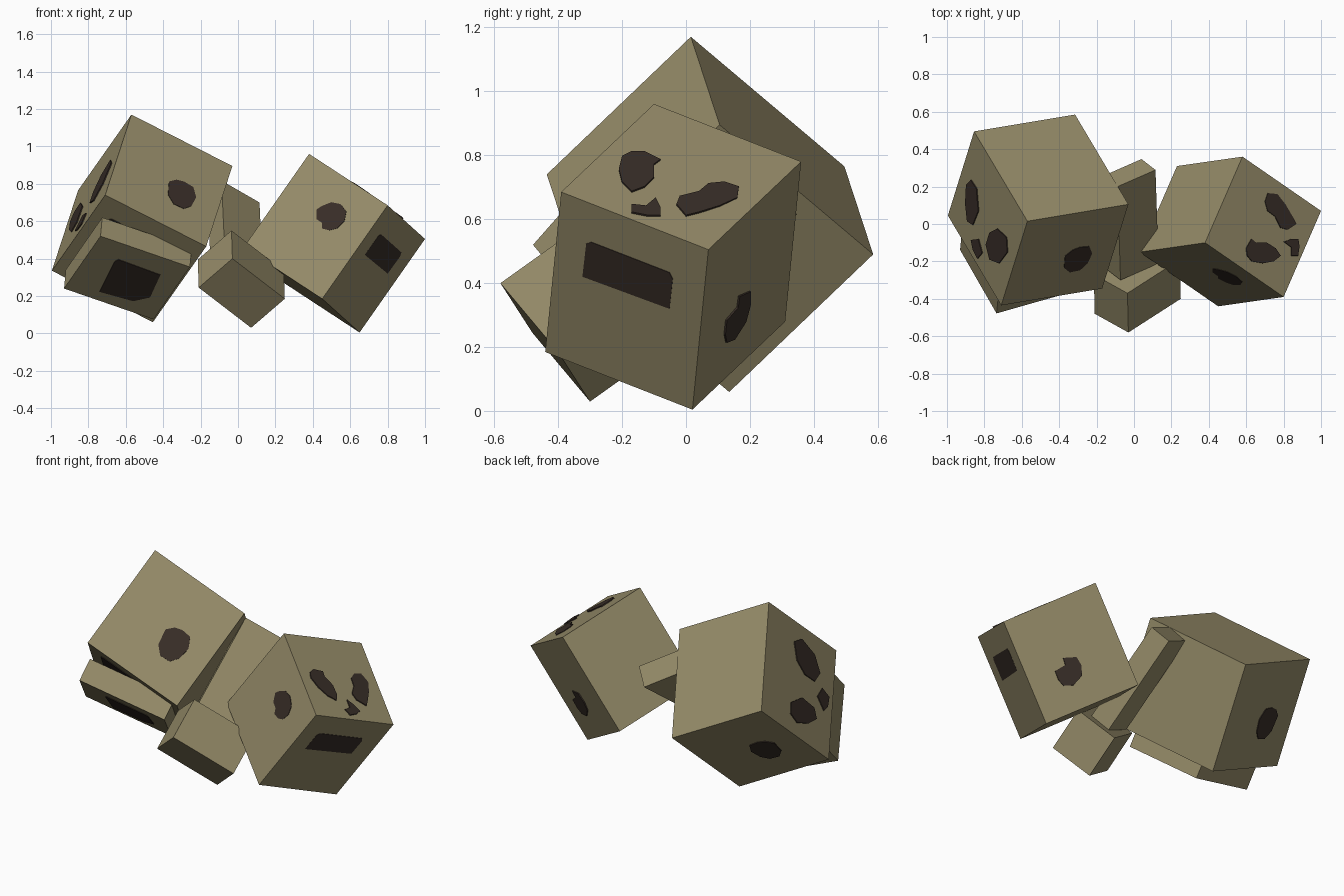
import bpy, bmesh
from mathutils import Vector as V

if "Cube" in bpy.data.objects:
    bpy.data.objects.remove(bpy.data.objects["Cube"])


def material(name, rgb):
    m = bpy.data.materials.new(name)
    m.diffuse_color = (*rgb, 1)
    m.use_nodes = True
    m.node_tree.nodes["Principled BSDF"].inputs["Base Color"].default_value = m.diffuse_color
    return m


TAN = material("dusty_tan", (0.305, 0.262, 0.142))
DARK = material("dark_brown", (0.040, 0.027, 0.021))


def finish(name, bm, mat):
    bmesh.ops.recalc_face_normals(bm, faces=bm.faces)
    me = bpy.data.meshes.new(name)
    bm.to_mesh(me)
    bm.free()
    me.materials.append(mat)
    ob = bpy.data.objects.new(name, me)
    bpy.context.collection.objects.link(ob)
    return ob


def box(name, corner, a, b, c):
    """Tilted box from one corner and three edge vectors."""
    bm = bmesh.new()
    v = [bm.verts.new(corner + a * i + b * j + c * k)
         for i in (0, 1) for j in (0, 1) for k in (0, 1)]
    for f in ((0, 1, 3, 2), (4, 5, 7, 6), (0, 1, 5, 4),
              (2, 3, 7, 6), (0, 2, 6, 4), (1, 3, 7, 5)):
        bm.faces.new([v[i] for i in f])
    return finish(name, bm, TAN)


def plate(name, ring, normal):
    """Thin dark patch lying on a face."""
    n = normal.normalized()
    bm = bmesh.new()
    low = [bm.verts.new(p - n * 0.002) for p in ring]
    top = [bm.verts.new(p + n * 0.004) for p in ring]
    bm.faces.new(top)
    bm.faces.new(low[::-1])
    for i in range(len(ring)):
        j = (i + 1) % len(ring)
        bm.faces.new((low[i], low[j], top[j], top[i]))
    return finish(name, bm, DARK)


def project(axis, outline, corner, n):
    """Drop a 2D outline along one world axis onto the plane of a face."""
    ring = []
    for p in outline:
        q = list(p)
        q.insert(axis, 0.0)
        q = V(q)
        q[axis] = n.dot(corner - q) / n[axis]
        ring.append(q)
    return ring


X, Y, Z = 0, 1, 2

# left head block: a = down, b = forward, c = sideways
A0 = V((-0.57, 0.015, 1.17))
a, b, c = V((0.54, 0.09, -0.275)), V((-0.14, -0.45, -0.43)), V((-0.285, 0.48, -0.405))
box("left_head", A0, a, b, c)

# jaw slab in front of the left head
B0 = V((-0.735, -0.478, 0.52))
e, d = V((0.478, 0.136, -0.165)), V((-0.195, 0.34, -0.28))
t = V((0.009, 0.088, 0.10))
box("jaw_slab", B0, e, d, t)

# slim torso
box("torso", V((-0.088, 0.2, 0.817)), V((0.203, 0.089, -0.117)),
    V((-0.075, 0.058, -0.0855)), V((0.016, -0.5, -0.353)))

# small front foot
box("foot", V((-0.03, -0.58, 0.40)), V((-0.18, 0.10, -0.155)),
    V((0.28, 0.18, -0.215)), V((-0.005, 0.21, 0.15)))

# right head block: u = forward, v = sideways, w = down
E0 = V((0.38, -0.10, 0.96))
u, v, w = V((0.42, -0.29, -0.275)), V((0.20, 0.46, -0.18)), V((-0.35, -0.05, -0.50))
box("right_head", E0, u, v, w)

# patches on the right head
plate("right_near_spot", project(Y, [
    (.42, .66), (.45, .68), (.50, .70), (.55, .69), (.58, .65), (.57, .60),
    (.53, .56), (.49, .55), (.45, .56), (.45, .59), (.42, .61)], E0, v), -v)
plate("right_far_spot", project(X, [
    (.12, .24), (.125, .285), (.16, .325), (.165, .36), (.20, .375),
    (.20, .335), (.185, .28), (.15, .225), (.125, .215)], E0 + v, v), v)
plate("right_mouth", project(X, [
    (-.31, .525), (-.295, .53), (-.05, .435), (-.04, .415), (-.065, .16),
    (-.09, .157), (-.315, .24), (-.34, .265)], E0 + u, u), u)
right_top = [
    [(-.21, .755), (-.20, .795), (-.17, .81), (-.13, .81), (-.08, .785),
     (-.10, .77), (-.10, .73), (-.13, .70), (-.17, .685), (-.20, .715)],
    [(-.03, .645), (-.02, .67), (.04, .685), (.07, .71), (.12, .715),
     (.165, .70), (.16, .665), (.105, .64), (.04, .62), (0, .61)],
    [(-.17, .645), (-.125, .64), (-.095, .665), (-.08, .635), (-.08, .61),
     (-.12, .61), (-.17, .62)]]
for i, o in enumerate(right_top):
    plate(f"right_top_spot_{i + 1}", project(X, o, E0, w), -w)

# patches on the left head
near = project(Y, [
    (-.37, .81), (-.33, .82), (-.29, .81), (-.24, .78), (-.225, .725),
    (-.25, .68), (-.29, .665), (-.345, .69), (-.375, .74)], A0, c)
plate("left_near_spot", near, -c)
plate("left_far_spot", [p + c - a * 0.26 for p in near], c)
left_top = [
    [(-.90, .11), (-.895, .21), (-.87, .235), (-.84, .19), (-.83, .07),
     (-.86, -.005), (-.89, .015)],
    [(-.79, -.11), (-.77, -.045), (-.73, -.025), (-.68, -.07), (-.675, -.15),
     (-.72, -.21), (-.77, -.19)],
    [(-.87, -.085), (-.83, -.08), (-.81, -.155), (-.835, -.185), (-.86, -.135)]]
for i, o in enumerate(left_top):
    plate(f"left_top_spot_{i + 1}", project(Z, o, A0, a), -a)
plate("left_mouth", [A0 + b + a * s + c * r for s, r in (
    (.13, .24), (.13, .76), (.17, .80), (.76, .80), (.80, .76), (.80, .24),
    (.76, .20), (.17, .20))], b)

# dark opening on the jaw slab
plate("jaw_mouth", project(Y, [
    (-.74, .225), (-.66, .385), (-.64, .397), (-.415, .315), (-.47, .195),
    (-.56, .175)], B0, t), -t)
